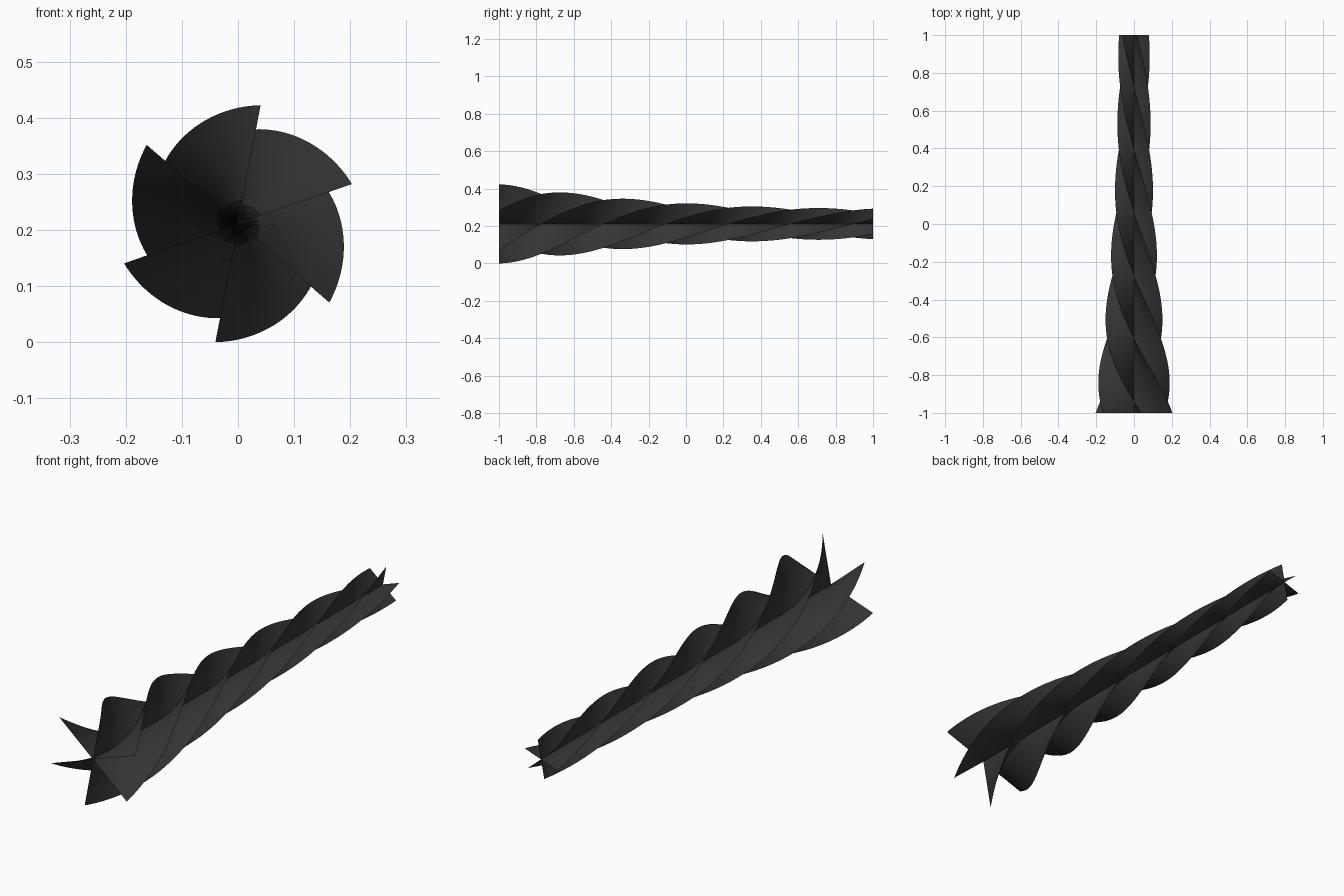
import bpy, bmesh, math

if "Cube" in bpy.data.objects:
    bpy.data.objects.remove(bpy.data.objects["Cube"])

AXIS_Z = 0.211
START = math.radians(79.2)
STEPS, SPAN = 144, 8

mat = bpy.data.materials.new("dark_grey")
mat.diffuse_color = (0.035, 0.035, 0.035, 1)
mat.use_nodes = True
mat.node_tree.nodes["Principled BSDF"].inputs["Base Color"].default_value = mat.diffuse_color


def radius(t):
    # flared at the front, levelling off toward the back
    return 0.083 + 0.132 * (1 - t) ** 2.2


def twisted_blade(name, start):
    # flat strip across the axis, one full turn along y
    bm = bmesh.new()
    rows = []
    for i in range(STEPS + 1):
        t = i / STEPS
        a = start + 2 * math.pi * t
        row = []
        for j in range(SPAN + 1):
            r = radius(t) * (2 * j / SPAN - 1)
            row.append(bm.verts.new((r * math.cos(a), 2 * t - 1, AXIS_Z + r * math.sin(a))))
        rows.append(row)
    for p, q in zip(rows, rows[1:]):
        for j in range(SPAN):
            bm.faces.new((p[j], p[j + 1], q[j + 1], q[j])).smooth = True
    me = bpy.data.meshes.new(name)
    bm.to_mesh(me)
    bm.free()
    me.materials.append(mat)
    ob = bpy.data.objects.new(name, me)
    bpy.context.collection.objects.link(ob)


# three crossing strips make six spiral fins
for k in range(3):
    twisted_blade(f"twisted_blade_{k + 1}", START + k * math.pi / 3)
